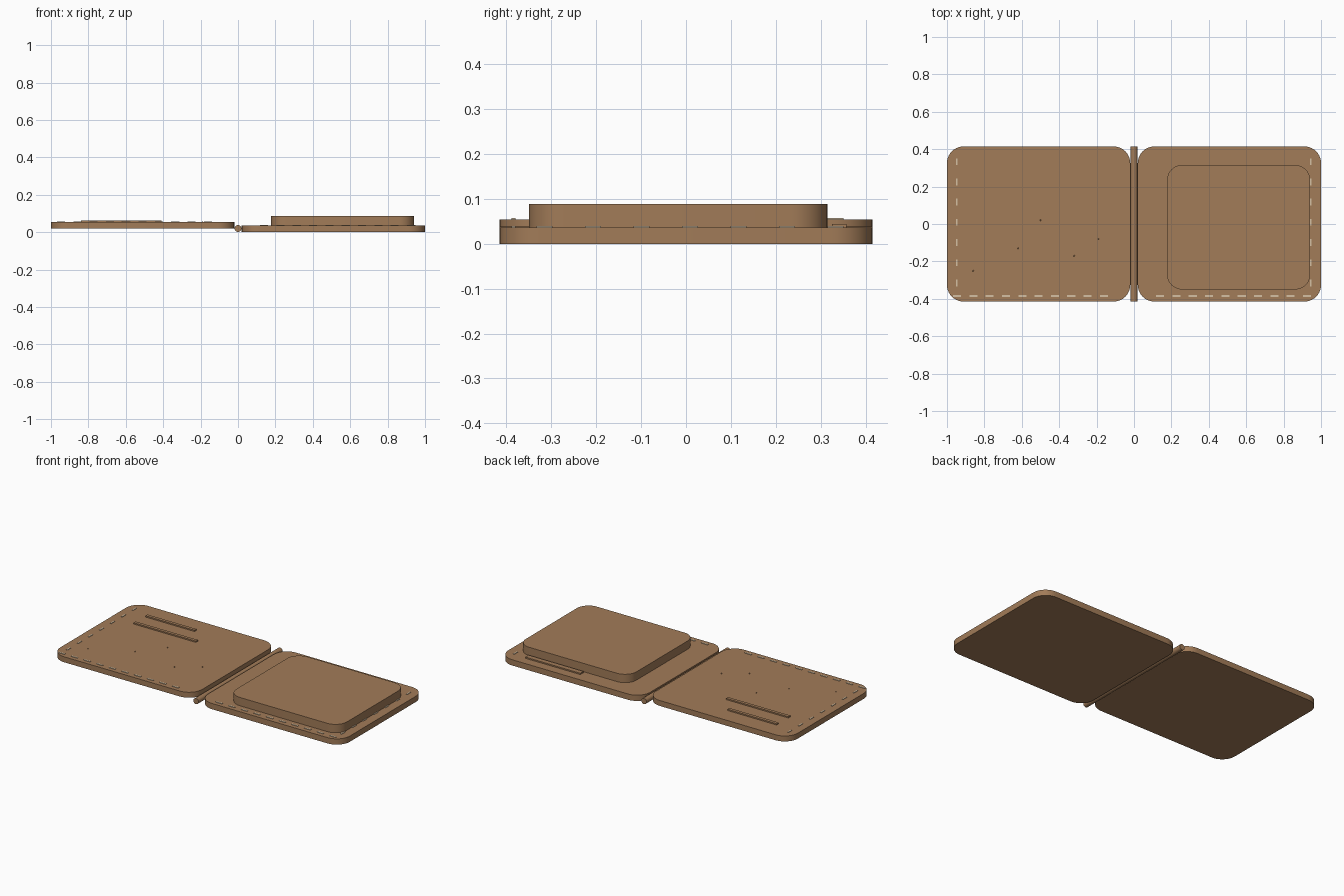
import bpy, bmesh, math
from mathutils import Matrix

cube = bpy.data.objects.get("Cube")
if cube:
    bpy.data.objects.remove(cube)


def material(name, rgb):
    m = bpy.data.materials.new(name)
    m.use_nodes = True
    m.diffuse_color = (*rgb, 1)
    m.node_tree.nodes["Principled BSDF"].inputs["Base Color"].default_value = (*rgb, 1)
    return m


leather = material("tan leather", (0.36, 0.20, 0.098))
thread = material("cream thread", (0.66, 0.53, 0.37))


def finish(name, bm, mat, smooth=False):
    bmesh.ops.recalc_face_normals(bm, faces=bm.faces[:])
    mesh = bpy.data.meshes.new(name)
    bm.to_mesh(mesh)
    bm.free()
    mesh.materials.append(mat)
    ob = bpy.data.objects.new(name, mesh)
    bpy.context.collection.objects.link(ob)
    if smooth:
        bpy.ops.object.select_all(action='DESELECT')
        ob.select_set(True)
        bpy.context.view_layer.objects.active = ob
        bpy.ops.object.shade_smooth_by_angle(angle=math.radians(30))
    return ob


def rounded_slab(name, x0, x1, y0, y1, z0, z1, r, seg=10):
    """Rounded rectangle outline extruded upwards."""
    bm = bmesh.new()
    corners = [(x1 - r, y1 - r), (x0 + r, y1 - r), (x0 + r, y0 + r), (x1 - r, y0 + r)]
    ring = []
    for q, (cx, cy) in enumerate(corners):
        for i in range(seg + 1):
            a = math.pi / 2 * (q + i / seg)
            ring.append(bm.verts.new((cx + r * math.cos(a), cy + r * math.sin(a), z0)))
    base = bm.faces.new(ring)
    top = bmesh.ops.extrude_face_region(bm, geom=[base], use_keep_orig=True)["geom"]
    for v in top:
        if isinstance(v, bmesh.types.BMVert):
            v.co.z = z1
    return finish(name, bm, leather, True)


def add_box(bm, x0, x1, y0, y1, z0, z1):
    m = Matrix.Translation(((x0 + x1) / 2, (y0 + y1) / 2, (z0 + z1) / 2))
    m = m @ Matrix.Diagonal((x1 - x0, y1 - y0, z1 - z0, 1))
    bmesh.ops.create_cube(bm, size=1, matrix=m)


def bar(name, *bounds):
    bm = bmesh.new()
    add_box(bm, *bounds)
    return finish(name, bm, leather)


# Leather covers and the raised pocket
RIGHT_TOP, LEFT_TOP = 0.036, 0.054
rounded_slab("left_cover", 0.02, 1.0, -0.415, 0.415, 0.0, RIGHT_TOP, 0.09)
rounded_slab("right_cover", -1.0, -0.02, -0.415, 0.415, 0.02, LEFT_TOP, 0.09)
rounded_slab("raised_pocket", 0.177, 0.942, -0.35, 0.315, RIGHT_TOP, 0.088, 0.08)

# Round spine between the covers
bm = bmesh.new()
bmesh.ops.create_cone(bm, cap_ends=True, segments=24, radius1=0.018, radius2=0.018, depth=0.83,
                      matrix=Matrix.Translation((0, 0, 0.02)) @ Matrix.Rotation(math.pi / 2, 4, 'X'))
finish("spine", bm, leather, True)

# Card slot lips
bar("card_slot_front", -0.84, -0.41, 0.17, 0.19, LEFT_TOP, 0.062)
bar("card_slot_back", -0.84, -0.50, 0.285, 0.305, LEFT_TOP, 0.062)
bar("pocket_slot", 0.48, 0.86, 0.325, 0.357, RIGHT_TOP, 0.044)

# Stitching: a front row and an outer row on each cover
for name, z, start, edge in (("right_stitching", LEFT_TOP, -0.968, -0.949),
                             ("left_stitching", RIGHT_TOP, 0.118, 0.945)):
    bm = bmesh.new()
    for i in range(10):
        x = start + 0.0873 * i
        add_box(bm, x, x + 0.043, -0.389, -0.38, z - 0.001, z + 0.003)
    for i in range(7):
        y = -0.333 + 0.108 * i
        add_box(bm, edge - 0.004, edge + 0.004, y, y + 0.036, z - 0.001, z + 0.003)
    finish(name, bm, thread)

# Small grain bumps in the leather
bm = bmesh.new()
for x, y in ((-0.86, -0.25), (-0.62, -0.13), (-0.50, 0.02), (-0.32, -0.17), (-0.19, -0.08)):
    bmesh.ops.create_icosphere(bm, subdivisions=1, radius=0.004,
                               matrix=Matrix.Translation((x, y, LEFT_TOP)))
finish("leather_grain", bm, leather)
